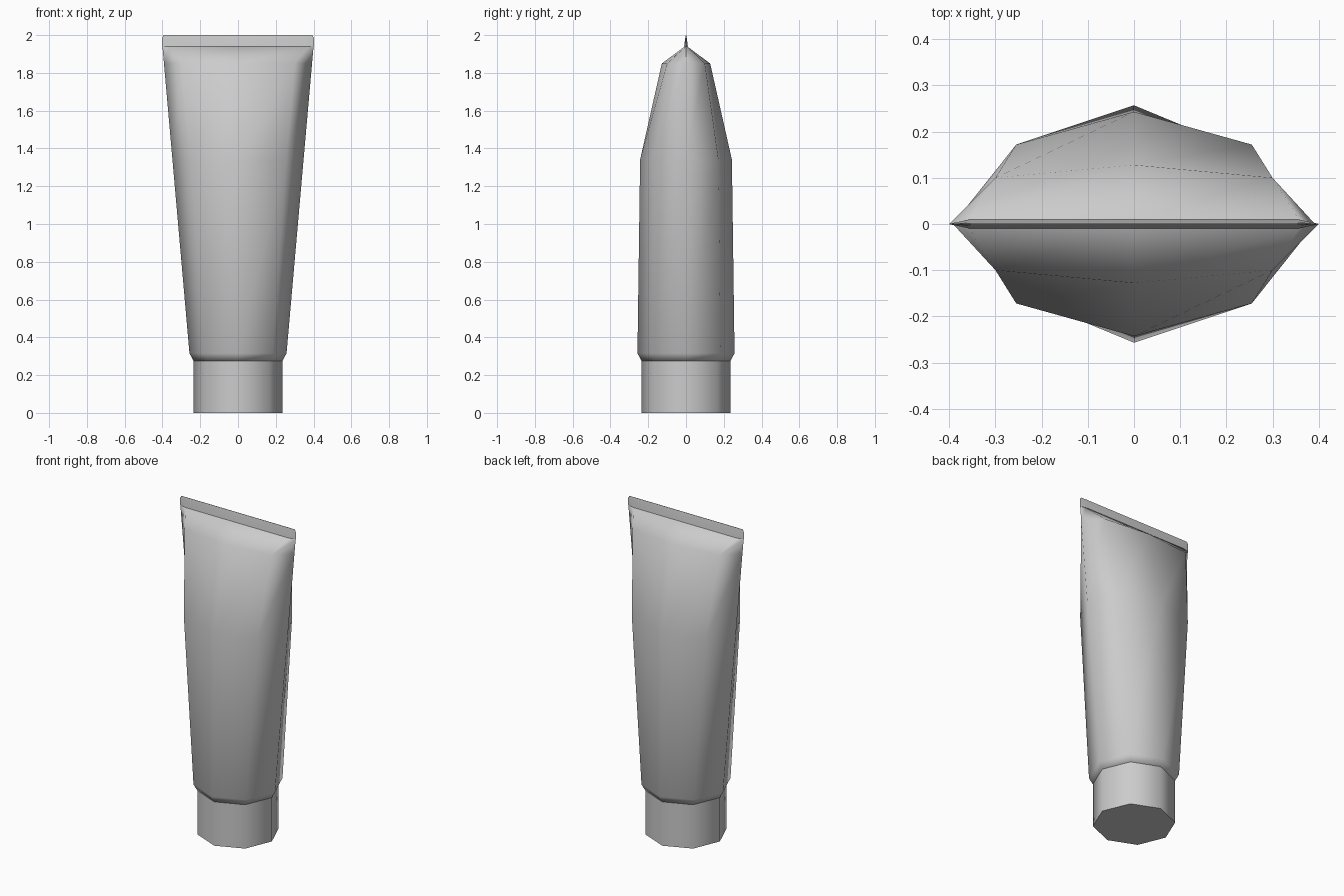
import bpy
import bmesh

cube = bpy.data.objects.get("Cube")
if cube:
    bpy.data.objects.remove(cube, do_unlink=True)

# One plain grey for the whole tube
grey = bpy.data.materials.new("plain grey")
grey.use_nodes = True
colour = (0.6, 0.6, 0.6, 1)
grey.diffuse_color = colour
grey.node_tree.nodes["Principled BSDF"].inputs["Base Color"].default_value = colour


def loft(name, rings, angle):
    """Loft eight-sided rings given as (z, side x, corner x, corner y, front y)."""
    bm = bmesh.new()
    loops = []
    for z, sx, cx, cy, fy in rings:
        outline = [(sx, 0), (cx, cy), (0, fy), (-cx, cy),
                   (-sx, 0), (-cx, -cy), (0, -fy), (cx, -cy)]
        loops.append([bm.verts.new((x, y, z)) for x, y in outline])
    for low, high in zip(loops, loops[1:]):
        for i in range(8):
            j = (i + 1) % 8
            bm.faces.new((low[i], low[j], high[j], high[i]))
    bm.faces.new(loops[0][::-1])
    bm.faces.new(loops[-1])
    mesh = bpy.data.meshes.new(name)
    bm.to_mesh(mesh)
    bm.free()
    mesh.materials.append(grey)
    obj = bpy.data.objects.new(name, mesh)
    bpy.context.collection.objects.link(obj)
    bpy.ops.object.select_all(action='DESELECT')
    obj.select_set(True)
    bpy.context.view_layer.objects.active = obj
    bpy.ops.object.shade_smooth_by_angle(angle=angle)
    return obj


def octagon(z, r):
    d = r * 0.7071
    return (z, r, d, d, r)


# Screw cap the tube stands on
loft("cap", [octagon(0, 0.235), octagon(0.275, 0.235)], 1.0)

# Tube body, round at the shoulder and flattening to the crimp
loft("tube_body", [
    octagon(0.275, 0.235),
    octagon(0.315, 0.257),
    (1.34, 0.347, 0.255, 0.172, 0.243),
    (1.85, 0.392, 0.30, 0.10, 0.128),
    (1.94, 0.40, 0.36, 0.006, 0.006),
], 1.2)

# Flat crimped seal along the top
loft("crimp_seal", [
    (1.94, 0.402, 0.355, 0.010, 0.010),
    (1.985, 0.402, 0.355, 0.004, 0.004),
    (2.0, 0.393, 0.352, 0.001, 0.001),
], 1.0)
